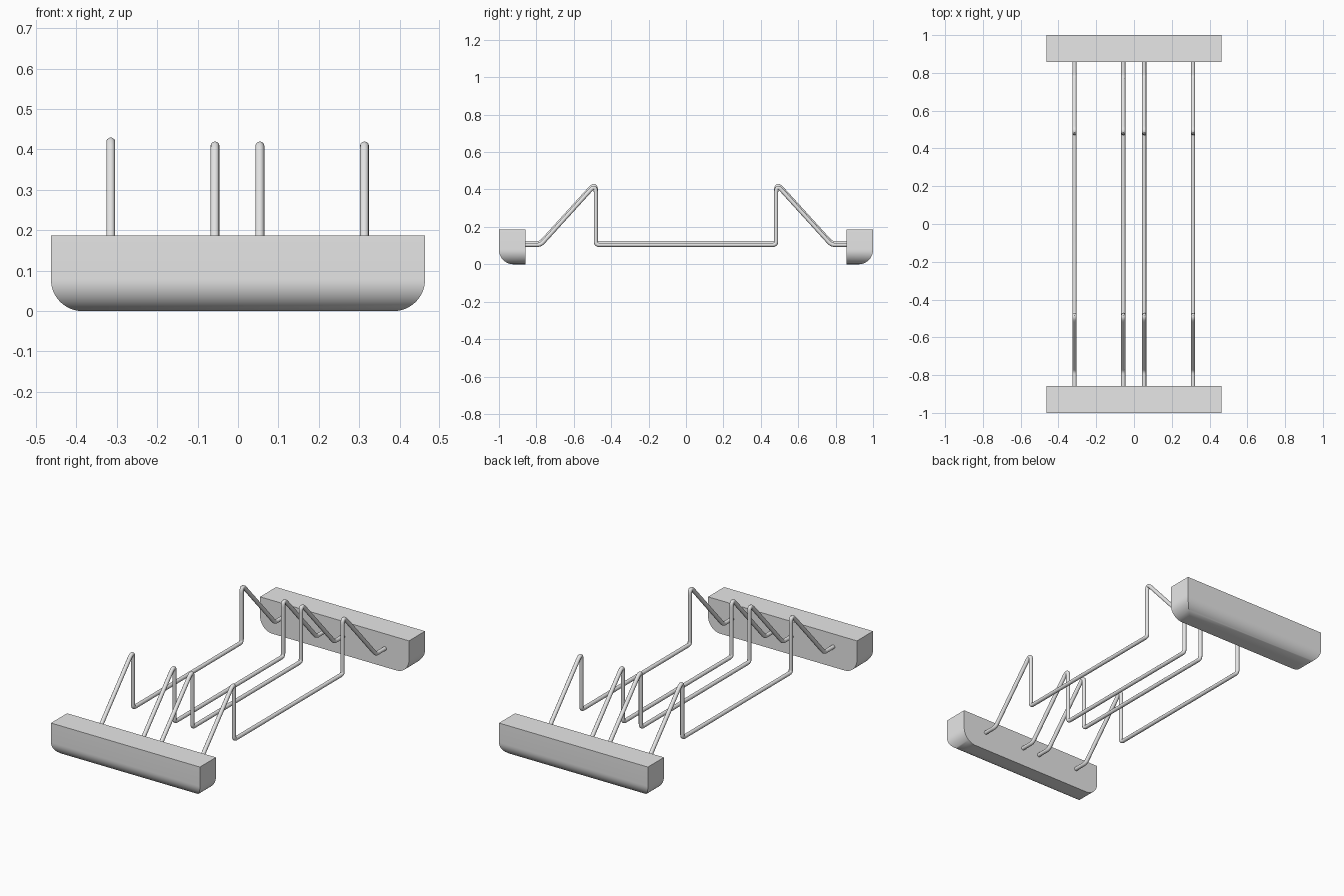
import bpy
import bmesh
from mathutils import Vector, Matrix

cube = bpy.data.objects.get("Cube")
if cube:
    bpy.data.objects.remove(cube, do_unlink=True)

grey = bpy.data.materials.new("light_grey")
grey.use_nodes = True
grey.diffuse_color = (0.8, 0.8, 0.8, 1)
grey.node_tree.nodes["Principled BSDF"].inputs["Base Color"].default_value = (0.8, 0.8, 0.8, 1)


def smooth(obj):
    bpy.ops.object.select_all(action="DESELECT")
    obj.select_set(True)
    bpy.context.view_layer.objects.active = obj
    if obj.type == "CURVE":
        bpy.ops.object.convert(target="MESH")
    bpy.ops.object.shade_smooth_by_angle(angle=0.7)


def end_block(name, side):
    # Block with rounded lower edges, except the one facing the middle
    width, depth, height = 0.926, 0.143, 0.187
    bm = bmesh.new()
    bmesh.ops.create_cube(bm, size=1)
    bmesh.ops.scale(bm, vec=(width, depth, height), verts=bm.verts)
    bmesh.ops.translate(bm, vec=(0, side * (1 - depth / 2), height / 2), verts=bm.verts)
    low = [e for e in bm.edges
           if all(v.co.z < 0.01 for v in e.verts)
           and not all(abs(v.co.y) < 0.9 for v in e.verts)]
    bmesh.ops.bevel(bm, geom=low, offset=0.078, segments=12, profile=0.5, affect="EDGES")
    bmesh.ops.recalc_face_normals(bm, faces=bm.faces)
    mesh = bpy.data.meshes.new(name)
    bm.to_mesh(mesh)
    bm.free()
    mesh.materials.append(grey)
    obj = bpy.data.objects.new(name, mesh)
    bpy.context.collection.objects.link(obj)
    smooth(obj)


def rounded_path(corners, cuts, steps=6):
    # Replace each inner corner by a short curve
    path = [corners[0]]
    for i, cut in enumerate(cuts, 1):
        p = corners[i]
        a = p + (corners[i - 1] - p).normalized() * cut
        b = p + (corners[i + 1] - p).normalized() * cut
        for k in range(steps + 1):
            t = k / steps
            path.append(a * (1 - t) ** 2 + p * 2 * t * (1 - t) + b * t ** 2)
    path.append(corners[-1])
    return path


def rod(name, x, z):
    half = [Vector((x, y, z + h)) for y, h in
            ((-0.88, 0), (-0.777, 0), (-0.482, 0.325), (-0.482, 0))]
    mirror = Matrix.Scale(-1, 4, (0, 1, 0))
    corners = half + [mirror @ p for p in reversed(half)]
    path = rounded_path(corners, (0.018, 0.045, 0.018, 0.018, 0.045, 0.018))
    curve = bpy.data.curves.new(name, "CURVE")
    curve.dimensions = "3D"
    curve.bevel_depth = 0.011
    curve.bevel_resolution = 4
    curve.use_fill_caps = True
    spline = curve.splines.new("POLY")
    spline.points.add(len(path) - 1)
    for point, co in zip(spline.points, path):
        point.co = (*co, 1)
    curve.materials.append(grey)
    obj = bpy.data.objects.new(name, curve)
    bpy.context.collection.objects.link(obj)
    smooth(obj)


# End blocks
end_block("front_block", -1)
end_block("back_block", 1)

# Bent rods, the outer right one sitting slightly higher
rod("outer_right_rod", -0.315, 0.114)
rod("inner_right_rod", -0.057, 0.104)
rod("inner_left_rod", 0.054, 0.104)
rod("outer_left_rod", 0.313, 0.104)
